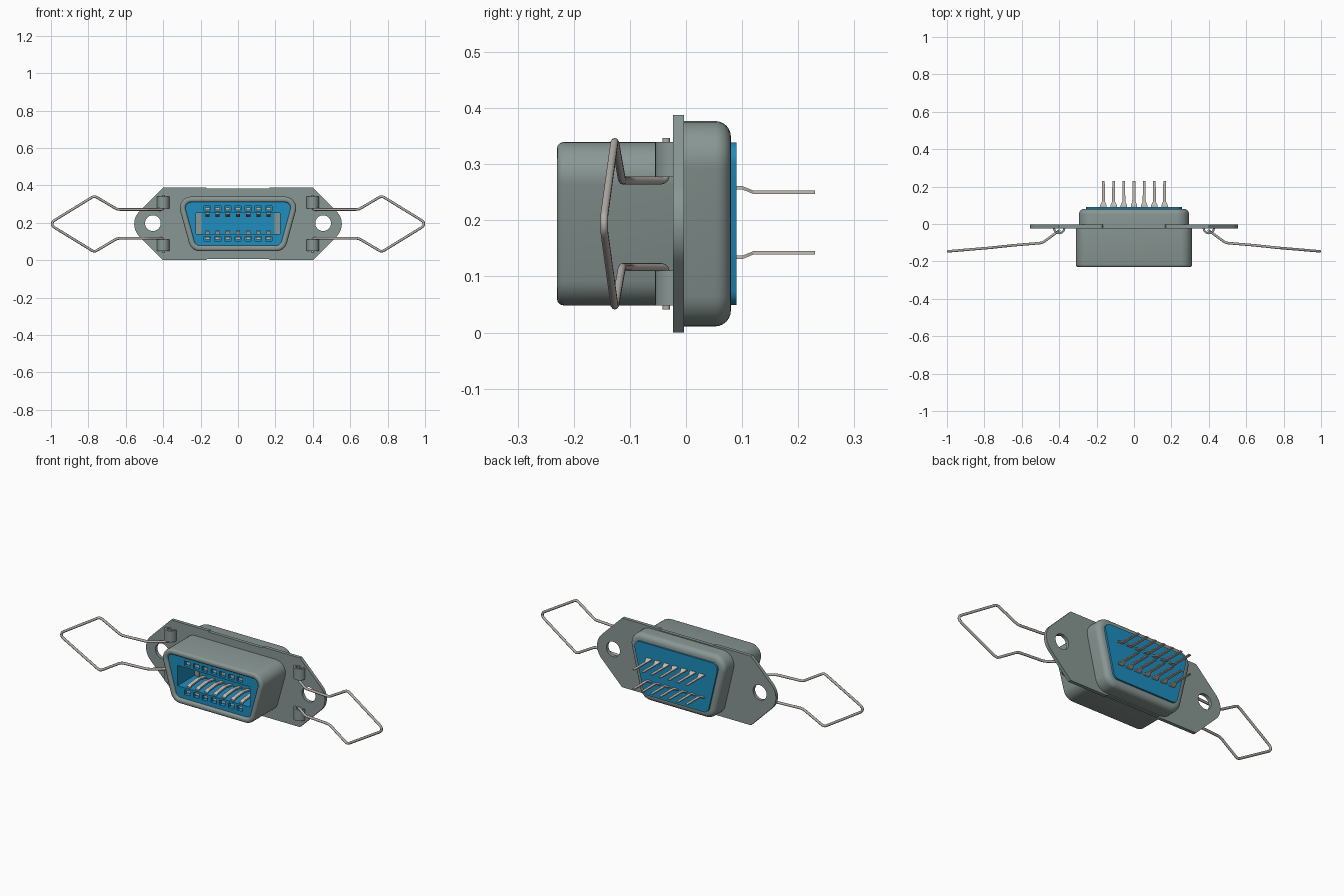
import bpy, bmesh, math
from mathutils import Vector

if "Cube" in bpy.data.objects:
    bpy.data.objects.remove(bpy.data.objects["Cube"], do_unlink=True)

ZC = 0.194                                     # height of the connector's axis
PIN_X = [(i - 3) * 0.0545 for i in range(7)]   # contact columns


def material(name, rgb):
    m = bpy.data.materials.new(name)
    m.use_nodes = True
    m.diffuse_color = (*rgb, 1)
    bsdf = next(n for n in m.node_tree.nodes if n.type == 'BSDF_PRINCIPLED')
    bsdf.inputs["Base Color"].default_value = (*rgb, 1)
    return m


SHELL = material("grey green metal", (0.25, 0.31, 0.295))
BLUE = material("blue plastic", (0.013, 0.27, 0.52))
STEEL = material("wire steel", (0.45, 0.42, 0.39))
PIN = material("contact metal", (0.55, 0.51, 0.47))


def add(name, bm, mat):
    bmesh.ops.recalc_face_normals(bm, faces=bm.faces)
    me = bpy.data.meshes.new(name)
    bm.to_mesh(me)
    bm.free()
    me.materials.append(mat)
    ob = bpy.data.objects.new(name, me)
    bpy.context.collection.objects.link(ob)
    return ob


def loft_into(bm, rings, caps=(True, True)):
    rows = [[bm.verts.new(p) for p in ring] for ring in rings]
    n = len(rows[0])
    for a, b in zip(rows, rows[1:]):
        for i in range(n):
            j = (i + 1) % n
            bm.faces.new((a[i], a[j], b[j], b[i]))
    if caps[0]:
        bm.faces.new(rows[0])
    if caps[1]:
        bm.faces.new(rows[-1][::-1])


def loft(name, rings, mat, caps=(True, True)):
    bm = bmesh.new()
    loft_into(bm, rings, caps)
    return add(name, bm, mat)


def box_into(bm, x0, x1, y0, y1, z0, z1):
    loft_into(bm, [[(x0, y, z0), (x1, y, z0), (x1, y, z1), (x0, y, z1)] for y in (y0, y1)])


def smooth(ob, angle=35):
    bpy.ops.object.select_all(action='DESELECT')
    ob.select_set(True)
    bpy.context.view_layer.objects.active = ob
    bpy.ops.object.shade_smooth_by_angle(angle=math.radians(angle))


def cut(ob, cutter_bm):
    # Subtract the cutter and apply it
    cutter = add("cutter", cutter_bm, ob.data.materials[0])
    cutter.hide_render = True
    mod = ob.modifiers.new("cut", 'BOOLEAN')
    mod.operation, mod.solver, mod.object = 'DIFFERENCE', 'EXACT', cutter
    bpy.ops.object.select_all(action='DESELECT')
    ob.select_set(True)
    bpy.context.view_layer.objects.active = ob
    bpy.ops.object.modifier_apply(modifier=mod.name)
    bpy.data.objects.remove(cutter, do_unlink=True)


def d_ring(top_x, bot_x, half_z, r, y, seg=8):
    # Rounded D outline: four corner circles of radius r around a trapezoid
    a = math.atan2(top_x - bot_x, 2 * half_z)
    right = []
    for cx, cz, a0, a1 in ((bot_x, -half_z, -math.pi / 2, -a), (top_x, half_z, -a, math.pi / 2)):
        for i in range(seg + 1):
            t = a0 + (a1 - a0) * i / seg
            right.append((cx + r * math.cos(t), y, ZC + cz + r * math.sin(t)))
    return right + [(-x, y, z) for x, y, z in reversed(right)]


def front_d(r, y):
    return d_ring(0.25, 0.203, 0.085, r, y)


def back_d(r, y):
    return d_ring(0.225, 0.172, 0.113, r, y)


# Mounting flange with rounded ears and screw holes
quarter = [(0.165, 0.188), (0.17, 0.194), (0.40, 0.194)]
for i in range(9):
    t = math.radians(45 - 45 * i / 8)
    quarter.append((0.46 + 0.095 * math.cos(t), 0.095 * math.sin(t)))
half = quarter + [(x, -z) for x, z in quarter[-2::-1]]
outline = half + [(-x, z) for x, z in reversed(half)]
flange = loft("mounting_flange", [[(x, y, ZC + z) for x, z in outline] for y in (-0.023, -0.004)], SHELL)
holes = bmesh.new()
for s in (-1, 1):
    loft_into(holes, [[(s * 0.455 + 0.042 * math.cos(k * math.pi / 16), y,
                        ZC + 0.004 + 0.042 * math.sin(k * math.pi / 16)) for k in range(32)]
                      for y in (-0.1, 0.1)])
cut(flange, holes)
smooth(flange)

# Front shell with a rounded rim
front_shell = loft("front_shell", [front_d(r, y) for r, y in (
    (0.061, -0.015), (0.061, -0.217), (0.059, -0.224), (0.054, -0.229), (0.048, -0.23),
    (0.040, -0.23), (0.034, -0.227), (0.031, -0.221), (0.031, -0.03))], SHELL, (False, False))
smooth(front_shell, 45)

# Rear shell with a rounded back edge
rear_rings = [(0.07, -0.01), (0.07, 0.052)]
for i in range(1, 7):
    t = math.radians(15 * i)
    rear_rings.append((0.042 + 0.028 * math.cos(t), 0.052 + 0.028 * math.sin(t)))
rear_shell = loft("rear_shell", [back_d(r, y) for r, y in rear_rings], SHELL)
smooth(rear_shell, 45)

# Blue inserts: the rear plate, and the front block with its slot and contact windows
smooth(loft("rear_insert", [back_d(0.032, 0.07), back_d(0.032, 0.09)], BLUE))
front_insert = loft("front_insert", [front_d(0.0315, -0.216), front_d(0.0315, -0.025)], BLUE)
slots = bmesh.new()
box_into(slots, -0.225, 0.225, -0.3, -0.06, ZC - 0.055, ZC + 0.059)
for x in PIN_X:
    for s in (-1, 1):
        z = ZC + 0.002 + s * 0.081
        box_into(slots, x - 0.017, x + 0.017, -0.3, -0.12, z - 0.013, z + 0.013)
cut(front_insert, slots)
smooth(front_insert)

# Grey plates at the two ends of the slot floor
bm = bmesh.new()
for s in (-1, 1):
    box_into(bm, s * 0.21 - 0.0145, s * 0.21 + 0.0145, -0.066, -0.059, ZC - 0.054, ZC + 0.058)
add("slot_end_plates", bm, SHELL)


# Contacts: strips following (y, z offset, half width) in both rows
def strips(name, path, half_thick):
    bm = bmesh.new()
    for x in PIN_X:
        for s in (-1, 1):
            loft_into(bm, [[(x + a * w, y, ZC + 0.002 + s * z + b * half_thick)
                            for a, b in ((-1, -1), (1, -1), (1, 1), (-1, 1))] for y, z, w in path])
    return add(name, bm, PIN)


strips("rear_pins", [(0.08, 0.062, 0.017), (0.1, 0.062, 0.017), (0.108, 0.059, 0.014),
                     (0.12, 0.054, 0.008), (0.23, 0.054, 0.007)], 0.003)
strips("slot_contacts", [(-0.205, 0.054, 0.011), (-0.19, 0.047, 0.011), (-0.12, 0.040, 0.011),
                         (-0.055, 0.050, 0.011)], 0.004)
strips("window_contacts", [(-0.205, 0.079, 0.013), (-0.115, 0.079, 0.013)], 0.007)

# Curled hinge tabs and wire bails on both sides
WIRE = [(0.40, -0.035, 0.153), (0.40, -0.035, 0.077), (0.49, -0.101, 0.077), (0.645, -0.114, 0.077),
        (0.768, -0.127, 0.150), (0.993, -0.146, 0.012)]
WIRE += [(x, y, -z) for x, y, z in reversed(WIRE)]


def filleted(points, d=0.016):
    pts = [Vector(p) for p in points]
    out = [pts[0]]
    for a, p, b in zip(pts, pts[1:], pts[2:]):
        p0 = p + (a - p).normalized() * min(d, (a - p).length * 0.45)
        p1 = p + (b - p).normalized() * min(d, (b - p).length * 0.45)
        for t in (0, 0.25, 0.5, 0.75, 1):
            out.append(p0 * (1 - t) ** 2 + p * 2 * t * (1 - t) + p1 * t * t)
    return out + [pts[-1]]


for side, s in (("left", 1), ("right", -1)):
    for level, v in (("upper", 1), ("lower", -1)):
        arc = [math.pi * i / 14 for i in range(15)]
        prof = [(0.033 * math.cos(t), 0.033 * math.sin(t)) for t in arc]
        prof += [(0.022 * math.cos(t), 0.022 * math.sin(t)) for t in reversed(arc)]
        tab = loft(f"{side}_{level}_hinge_tab",
                   [[(s * 0.40 + x, -0.022 - y, ZC + v * z) for x, y in prof] for z in (0.083, 0.146)],
                   SHELL)
        smooth(tab)
    path = filleted([(s * x, y, ZC + z) for x, y, z in WIRE])
    cu = bpy.data.curves.new(f"{side}_wire_bail", 'CURVE')
    cu.dimensions = '3D'
    cu.bevel_depth, cu.bevel_resolution, cu.use_fill_caps = 0.007, 3, True
    sp = cu.splines.new('POLY')
    sp.points.add(len(path) - 1)
    for pt, co in zip(sp.points, path):
        pt.co = (*co, 1)
    sp.use_smooth = True
    cu.materials.append(STEEL)
    bpy.context.collection.objects.link(bpy.data.objects.new(f"{side}_wire_bail", cu))
